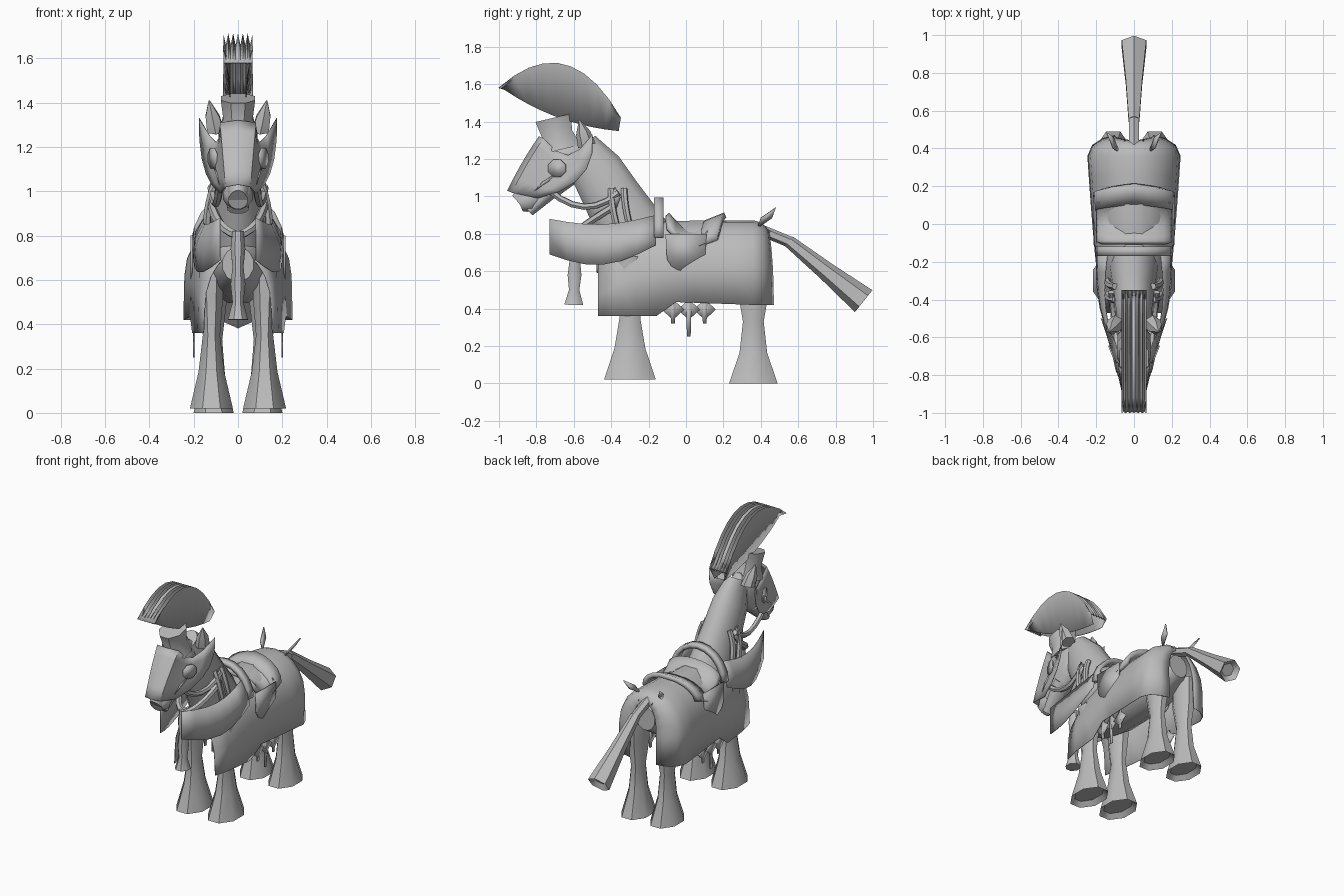
import bpy, bmesh
from math import sin, cos, pi, radians
from mathutils import Vector

cube = bpy.data.objects.get("Cube")
if cube:
    bpy.data.objects.remove(cube)

grey = (0.5, 0.5, 0.5, 1)
material = bpy.data.materials.new("plain grey")
material.use_nodes = True
material.diffuse_color = grey
material.node_tree.nodes["Principled BSDF"].inputs["Base Color"].default_value = grey


def finish(name, bm, mirror=False, thickness=0, angle=45):
    """Turn a bmesh into a shaded object, optionally mirrored and thickened."""
    bmesh.ops.recalc_face_normals(bm, faces=bm.faces)
    mesh = bpy.data.meshes.new(name)
    bm.to_mesh(mesh)
    bm.free()
    mesh.materials.append(material)
    part = bpy.data.objects.new(name, mesh)
    bpy.context.collection.objects.link(part)
    if mirror:
        part.modifiers.new("Mirror", "MIRROR").use_clip = True
    if thickness:
        solidify = part.modifiers.new("Thickness", "SOLIDIFY")
        solidify.thickness = thickness
        solidify.offset = 0
    bpy.ops.object.select_all(action="DESELECT")
    part.select_set(True)
    bpy.context.view_layer.objects.active = part
    bpy.ops.object.shade_smooth_by_angle(angle=radians(angle))


def skin(bm, rows, closed=False):
    """Join neighbouring rows of points with quads."""
    rows = [[bm.verts.new(point) for point in row] for row in rows]
    count = len(rows[0])
    for first, second in zip(rows, rows[1:]):
        for i in range(count if closed else count - 1):
            j = (i + 1) % count
            bm.faces.new((first[i], first[j], second[j], second[i]))
    return rows


def steps(count):
    return [i / (count - 1) for i in range(count)]


def mix(a, b, t):
    return a + (b - a) * t


def bend(start, control, end, t):
    """Point on a quadratic curve."""
    start, control, end = Vector(start), Vector(control), Vector(end)
    return start.lerp(control, t).lerp(control.lerp(end, t), t)


def sheet(name, rows, thickness=0.004, angle=45):
    bm = bmesh.new()
    skin(bm, rows)
    finish(name, bm, True, thickness, angle)


def loft(name, start, end, radii, squash=1, sides=12, mirror=False, hollow=False):
    """Evenly spaced rings from start to end; squash is width over depth."""
    start, end = Vector(start), Vector(end)
    across = Vector((1, 0, 0))
    depth = (end - start).normalized().cross(across)
    turns = [2 * pi * (i + 0.5) / sides for i in range(sides)]
    bm = bmesh.new()
    rows = skin(bm, [[start.lerp(end, t) + across * (r * squash * cos(a)) + depth * (r * sin(a)) for a in turns]
                     for t, r in zip(steps(len(radii)), radii)], closed=True)
    bottom = bm.faces.new(rows[0])
    bm.faces.new(rows[-1])
    if hollow:
        bmesh.ops.recalc_face_normals(bm, faces=bm.faces)
        bmesh.ops.inset_region(bm, faces=[bottom], thickness=0.03, depth=-0.03)
    finish(name, bm, mirror)


def curved_strap(name, start, control, end, radius):
    """Round strap swept along a curve."""
    path = [bend(start, control, end, t) for t in steps(7)]
    bm = bmesh.new()
    rows = []
    for i, point in enumerate(path):
        along = (path[min(i + 1, len(path) - 1)] - path[max(i - 1, 0)]).normalized()
        side = along.orthogonal().normalized() if not rows else (side - along * side.dot(along)).normalized()
        other = along.cross(side)
        rows.append([point + radius * (side * cos(k * pi / 3) + other * sin(k * pi / 3)) for k in range(6)])
    rows = skin(bm, rows, closed=True)
    bm.faces.new(rows[0])
    bm.faces.new(rows[-1])
    finish(name, bm, True)


def plate(name, points):
    bm = bmesh.new()
    bm.faces.new([bm.verts.new(point) for point in points])
    finish(name, bm, True, 0.008)


def leaf(name, base, tip, width, side=(0, 1, 0)):
    """Diamond plate, widest halfway."""
    base, tip = Vector(base), Vector(tip)
    middle, offset = base.lerp(tip, 0.5), Vector(side) * (width / 2)
    plate(name, [base, middle + offset, tip, middle - offset])


def arch(width, top, drop, y, lean=0):
    """Half of a rounded cross-section, from the ridge to the side."""
    return [Vector((width * sin(t * pi / 2), y + lean * t, top - drop * (1 - cos(t * pi / 2)))) for t in steps(6)]


# Body, neck and head
loft("body", (0, -0.48, 0.67), (0, 0.44, 0.7), [0.08, 0.16, 0.19, 0.19, 0.19, 0.17, 0.08], 0.9)
loft("neck", (0, -0.24, 0.73), (0, -0.56, 1.28), [0.2, 0.18, 0.16, 0.145, 0.09], 0.68)
loft("head", (0, -0.54, 1.27), (0, -0.89, 0.96), [0.06, 0.13, 0.12, 0.11, 0.09, 0.06], 0.7)
loft("muzzle", (0, -0.8, 1), (0, -0.89, 0.96), [0.06, 0.07, 0.045], 1)
loft("lower_jaw", (0, -0.68, 1.07), (0, -0.84, 0.92), [0.05, 0.04, 0.03], 1.6)
loft("ear", (0.1, -0.53, 1.27), (0.13, -0.57, 1.41), [0.05, 0.04, 0.003], 0.9, sides=6, mirror=True)

# Legs with hollow hooves
loft("front_leg", (0.12, -0.3, 0.02), (0.12, -0.3, 0.68), [0.15, 0.09, 0.06, 0.08, 0.09], 0.7, 8, True, True)
loft("hind_leg", (0.11, 0.36, 0), (0.11, 0.36, 0.66), [0.14, 0.08, 0.06, 0.09, 0.09], 0.7, 8, True, True)

# Tail flaring towards a hollow tip
loft("tail", (0, 0.95, 0.44), (0, 0.55, 0.76), [0.075, 0.05, 0.033], sides=6, hollow=True)
loft("tail_root", (0, 0.57, 0.75), (0, 0.4, 0.82), [0.03, 0.03, 0.03], sides=6)

# Cloth draped over the back, with a shorter rear panel
cloth = []
for t in steps(9):
    y = mix(-0.47, 0.36, t)
    row = arch(mix(0.15, 0.24, t ** 0.6), 0.87 - 0.15 * (1 - t) ** 4, 0.25, y)
    hem = 0.36 if t < 0.5 else mix(0.45, 0.42, t)
    cloth.append(row + [Vector((row[-1].x + 0.005, y, hem))])

# Rounded rump: the last section turns inwards and sinks
for turn in (0.35, 0.65, 0.9):
    a = turn * pi / 2
    rump = []
    for i, point in enumerate(cloth[8]):
        low = i / 6
        rump.append(Vector((point.x * (0.3 + 0.7 * cos(a)), 0.36 + (0.08 + 0.03 * low) * sin(a),
                            point.z - 0.08 * (1 - cos(a)) * (1 - low))))
    cloth.append(rump)
sheet("body_cloth", cloth)

# Torn fringe below the cloth
for i, low in enumerate((0.32, 0.25, 0.32)):
    y = -0.07 + 0.085 * i
    plate("cloth_fringe", [(0.2, y - 0.015, 0.45), (0.2, y - 0.01, low), (0.2, y + 0.01, low), (0.2, y + 0.015, 0.45)])
    leaf("cloth_point", (0.2, y, 0.45), (0.2, y, 0.34), 0.12)

# Flared chest guard, open at the front
guard = []
for t in steps(7):
    swell = sin(pi * t)
    x, y = mix(0.08, 0.2, t) + 0.04 * swell, mix(-0.73, -0.16, t)
    top, bottom = mix(0.88, 0.9, t) - 0.04 * swell, mix(0.69, 0.74, t) - 0.08 * swell
    guard.append([(x - 0.06 * t, y, top), (x - 0.01 * t, y, mix(top, bottom, 0.5)), (x, y, bottom)])
sheet("chest_guard", guard)

# Saddle: dished seat, pommel, raised cantle and rounded flaps
sheet("saddle_seat", [arch(0.19, 0.82 + 5 * (y - 0.03) ** 2, 0.08, y)
                      for y in [mix(-0.1, 0.12, t) for t in steps(7)]], 0.025)
sheet("saddle_pommel", [arch(0.19, 0.98, 0.2, y) for y in (-0.17, -0.12)], 0.03)
sheet("saddle_cantle", [arch(0.2, top, 0.13, y, lean=-0.04) for y, top in ((0.11, 0.86), (0.16, 0.88), (0.21, 0.9))], 0.03)
plate("saddle_flap", [(0.21, 0.11 * cos(a), 0.8 - 0.2 * sin(a) ** 0.4) for a in [pi * t for t in steps(9)[:-1]]]
      + [(0.21, -0.11, 0.8)])

# Face mask: nose line on one side, flared cheek wing on the other
mask = []
for t in steps(6):
    nose = bend((0.055, -0.93, 1.02), (0.07, -0.84, 1.2), (0.08, -0.76, 1.31), t)
    cheek = bend((0.08, -0.79, 0.99), (0.18, -0.47, 1.06), (0.175, -0.5, 1.33), t)
    ridge = nose + Vector((-nose.x, -0.025, 0.01))
    dip = Vector((-0.03, 0, -0.1)) * t ** 2
    mask.append([ridge] + [nose.lerp(cheek, s) + dip * sin(pi * s) for s in steps(5)])
sheet("face_mask", mask)
plate("eye_plate", [(0.115 + 0.02 * cos(a), -0.69 + 0.05 * cos(a), 1.15 + 0.05 * sin(a))
                    for a in [pi * (k + 0.5) / 4 for k in range(8)]])
leaf("eye_slot", (0.11, -0.7, 1.12), (0.08, -0.81, 1.03), 0.03)

# Fan-shaped plume with a pleated upper edge, in its socket
loft("crest_socket", (0, -0.67, 1.25), (0, -0.71, 1.42), [0.12, 0.09, 0.105], 0.8, sides=8)
plume = []
for t in steps(10):
    outer = bend((0, -1, 1.58), (0, -0.63, 1.91), (0, -0.35, 1.42), t)
    inner = bend((0, -0.97, 1.57), (0, -0.69, 1.38), (0, -0.36, 1.35), t)
    row = []
    for i in range(7):
        point = inner.lerp(outer, 0.8 if i % 2 else 1)
        row.append(point + Vector((0.011 * i, 0, 0)))
    plume.append(row + [inner + Vector((0.035, 0, 0))])
sheet("plume", plume, angle=30)

# Bridle, breast strap and hanging tassel
curved_strap("rein", (0.08, -0.74, 1.04), (0.1, -0.54, 0.86), (0.12, -0.36, 1.02), 0.018)
for y in (-0.4, -0.33):
    curved_strap("neck_strap", (0.1, y, 1.04), (0.14, y, 0.95), (0.14, y + 0.03, 0.84), 0.018)
leaf("strap_leaf", (0.13, -0.37, 0.94), (0.12, -0.38, 1.05), 0.05)
curved_strap("breast_strap", (0.12, -0.38, 0.95), (0.1, -0.58, 0.83), (0, -0.59, 0.8), 0.02)
loft("tassel", (0, -0.6, 0.42), (0, -0.59, 0.82), [0.055, 0.03, 0.04, 0.03, 0.04, 0.03], 0.9, sides=8)

# Leaf ornaments on the rump
leaf("rump_leaf", (0.08, 0.38, 0.83), (0.14, 0.48, 0.94), 0.06)
leaf("tail_leaf", (0.03, 0.34, 0.86), (0.05, 0.45, 0.81), 0.05, side=(0.6, 0, 0.8))
